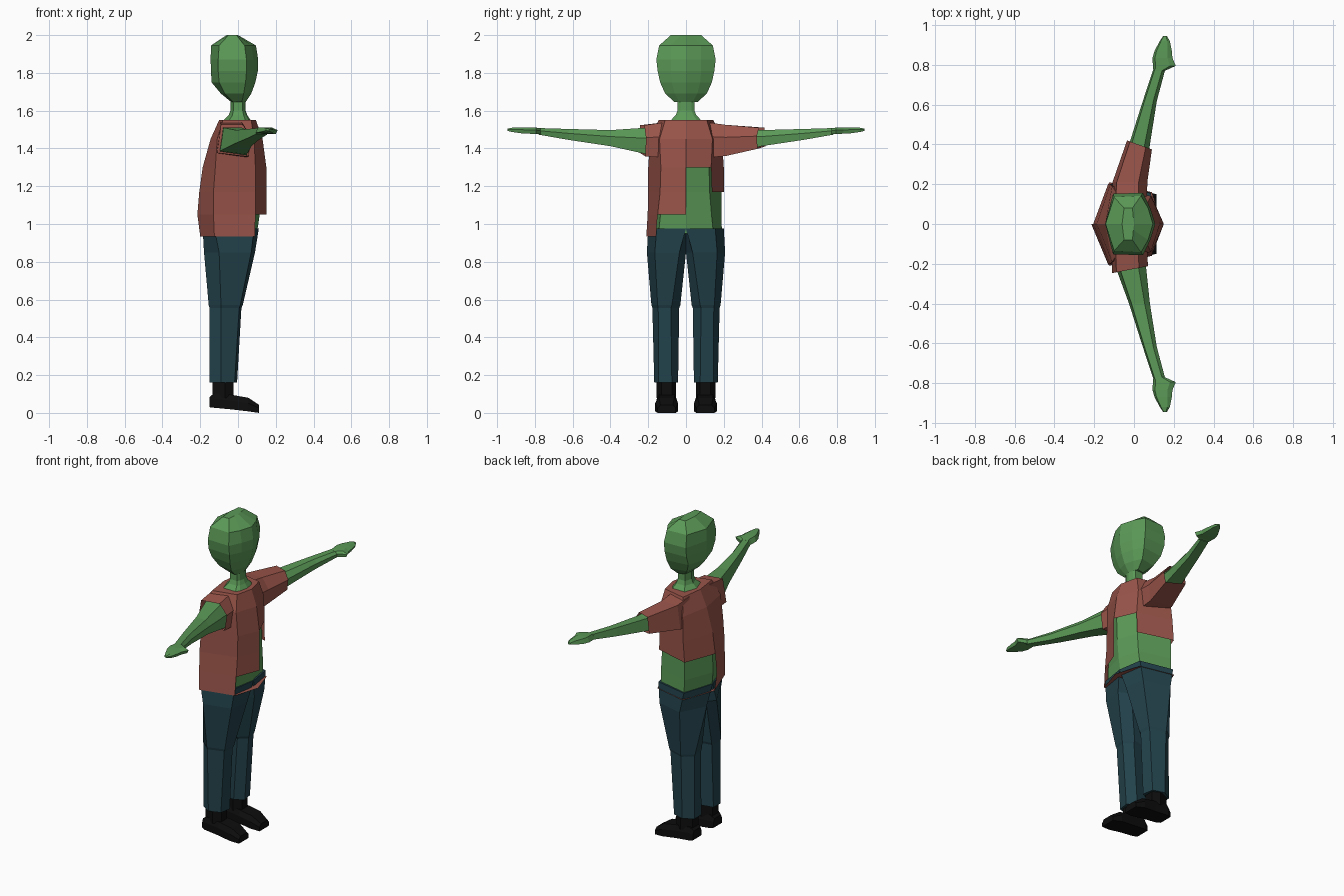
import bpy
import bmesh

cube = bpy.data.objects.get("Cube")
if cube:
    bpy.data.objects.remove(cube, do_unlink=True)


def material(name, rgb):
    m = bpy.data.materials.new(name)
    m.use_nodes = True
    m.diffuse_color = (*rgb, 1)
    bsdf = m.node_tree.nodes["Principled BSDF"]
    bsdf.inputs["Base Color"].default_value = (*rgb, 1)
    bsdf.inputs["Roughness"].default_value = 0.9
    return m


green = material("green skin", (0.105, 0.32, 0.095))
red = material("faded red cloth", (0.32, 0.09, 0.068))
blue = material("dark teal cloth", (0.017, 0.056, 0.073))
black = material("black leather", (0.004, 0.004, 0.004))


def loft(name, rings, mat, caps=True, drop=None):
    """Skin equal-length rings of points; drop(centre) removes faces."""
    bm = bmesh.new()
    loops = [[bm.verts.new(p) for p in ring] for ring in rings]
    n = len(loops[0])
    for a, b in zip(loops, loops[1:]):
        for i in range(n):
            j = (i + 1) % n
            bm.faces.new((a[i], a[j], b[j], b[i]))
    if caps:
        bm.faces.new(loops[0])
        bm.faces.new(loops[-1])
    bmesh.ops.recalc_face_normals(bm, faces=bm.faces)
    if drop:
        gone = [f for f in bm.faces if drop(f.calc_center_median())]
        bmesh.ops.delete(bm, geom=gone, context='FACES')
    me = bpy.data.meshes.new(name)
    bm.to_mesh(me)
    bm.free()
    me.materials.append(mat)
    ob = bpy.data.objects.new(name, me)
    bpy.context.collection.objects.link(ob)
    return ob


def torso_ring(z, xf, xc, yc, xb, yb, xr):
    """Six-sided section: front ridge, front corners, back corners, spine."""
    return [(xf, 0, z), (xc, yc, z), (xb, yb, z),
            (xr, 0, z), (xb, -yb, z), (xc, -yc, z)]


# Bare torso under the shirt
loft("torso", [torso_ring(*r) for r in (
    (0.95, 0.10, 0.075, 0.145, -0.12, 0.19, -0.18),
    (1.05, 0.115, 0.08, 0.135, -0.12, 0.188, -0.19),
    (1.17, 0.125, 0.08, 0.125, -0.12, 0.188, -0.185),
    (1.30, 0.13, 0.08, 0.122, -0.11, 0.188, -0.175),
    (1.45, 0.115, 0.07, 0.125, -0.095, 0.175, -0.125),
    (1.54, 0.08, 0.055, 0.095, -0.065, 0.125, -0.085))], green)


# Shirt: the -y half hangs long, the +y half is torn short
def torn(c):
    front = c.x > 0.08
    if c.y > 0:
        return c.z < (1.30 if front else 1.17)
    return front and c.z < 1.05


loft("torn_shirt", [torso_ring(*r) for r in (
    (0.935, 0.14, 0.09, 0.16, -0.125, 0.21, -0.20),
    (1.05, 0.15, 0.092, 0.15, -0.13, 0.203, -0.215),
    (1.17, 0.15, 0.092, 0.137, -0.13, 0.20, -0.205),
    (1.30, 0.15, 0.092, 0.133, -0.12, 0.20, -0.187),
    (1.45, 0.13, 0.085, 0.14, -0.11, 0.19, -0.145),
    (1.55, 0.095, 0.07, 0.11, -0.08, 0.145, -0.10))], red, drop=torn)


def head_ring(z, xf, xs, xb, xr, yf, ys, yb):
    """Eight-sided section of head and neck."""
    half = [(xf, 0), (xs + 0.6 * (xf - xs), yf), (xs, ys), (xb, yb), (xr, 0)]
    return ([(x, y, z) for x, y in half] +
            [(x, -y, z) for x, y in half[3:0:-1]])


# Head and neck
loft("head", [head_ring(*r) for r in (
    (1.645, 0.04, 0.02, -0.025, -0.035, 0.035, 0.06, 0.05),
    (1.69, 0.07, 0.03, -0.07, -0.09, 0.06, 0.11, 0.09),
    (1.75, 0.092, 0.04, -0.10, -0.14, 0.075, 0.137, 0.12),
    (1.81, 0.105, 0.045, -0.105, -0.143, 0.08, 0.15, 0.145),
    (1.87, 0.107, 0.045, -0.105, -0.145, 0.08, 0.157, 0.152),
    (1.945, 0.095, 0.035, -0.10, -0.143, 0.08, 0.142, 0.135),
    (2.0, 0.0, -0.008, -0.05, -0.06, 0.03, 0.08, 0.08))], green)
loft("neck", [head_ring(*r) for r in (
    (1.545, 0.07, 0.04, -0.05, -0.08, 0.06, 0.085, 0.085),
    (1.575, 0.05, 0.03, -0.03, -0.05, 0.04, 0.055, 0.055),
    (1.60, 0.04, 0.025, -0.025, -0.04, 0.03, 0.045, 0.045),
    (1.66, 0.04, 0.025, -0.025, -0.04, 0.03, 0.045, 0.045))], green)


def arm_ring(s, y, x0, x1, z0, z1, slant=0.0):
    """Five-sided arm section; slant pushes the back edge outward."""
    w, h = x1 - x0, z1 - z0
    pts = ((0, 0.12), (0.12, 1), (0.75, 1), (1, 0.6), (0.92, 0))
    return [(x0 + u * w, s * (y + slant * (1 - u)), z0 + v * h)
            for u, v in pts]


ARM = ((0.12, -0.10, 0.06, 1.36, 1.51), (0.21, -0.095, 0.06, 1.37, 1.51),
       (0.40, -0.025, 0.08, 1.412, 1.497), (0.62, 0.045, 0.115, 1.445, 1.503),
       (0.78, 0.098, 0.158, 1.473, 1.508))
HAND = ((0.77, 0.098, 0.155, 1.475, 1.508), (0.795, 0.095, 0.21, 1.477, 1.51),
        (0.835, 0.093, 0.193, 1.478, 1.512), (0.87, 0.103, 0.19, 1.48, 1.512),
        (0.92, 0.13, 0.18, 1.487, 1.51), (0.945, 0.147, 0.165, 1.493, 1.505))
LONG_SLEEVE = ((0.10, -0.115, 0.065, 1.35, 1.54), (0.21, -0.108, 0.067, 1.36, 1.525),
               (0.375, -0.035, 0.09, 1.398, 1.51, 0.045))
SHORT_SLEEVE = ((0.10, -0.115, 0.065, 1.35, 1.54),
                (0.212, -0.11, 0.07, 1.358, 1.523, 0.035))

# Leg section per height: front, outer front, outer, back, inner back, inner
LEG = (
    (0.975, (0.11, 0), (0.085, 0.155), (-0.125, 0.2), (-0.187, 0), (-0.12, 0), (0.05, 0)),
    (0.85, (0.09, 0.035), (0.07, 0.165), (-0.10, 0.207), (-0.18, 0.05), (-0.14, 0), (0.02, 0)),
    (0.57, (0.025, 0.075), (0.012, 0.15), (-0.09, 0.183), (-0.155, 0.13), (-0.145, 0.05), (-0.03, 0.03)),
    (0.555, (0.018, 0.08), (0.006, 0.147), (-0.09, 0.178), (-0.15, 0.13), (-0.142, 0.055), (-0.03, 0.036)),
    (0.16, (-0.005, 0.075), (-0.018, 0.145), (-0.09, 0.168), (-0.152, 0.13), (-0.15, 0.06), (-0.06, 0.042)),
)
# Shoe section per x: bottom, top, inner and outer y, top inset
SHOE = ((-0.15, 0.03, 0.085, 0.06, 0.145, 0.01), (-0.125, 0.027, 0.105, 0.05, 0.155, 0.012),
        (-0.03, 0.018, 0.095, 0.047, 0.157, 0.015), (0.055, 0.008, 0.08, 0.042, 0.163, 0.02),
        (0.112, 0.0, 0.042, 0.055, 0.15, 0.015))

for side, s in (("left", 1), ("right", -1)):
    # Arm, hand and sleeve
    loft(side + "_arm", [arm_ring(s, *r) for r in ARM], green)
    loft(side + "_hand", [arm_ring(s, *r) for r in HAND], green)
    loft(side + "_sleeve",
         [arm_ring(s, *r) for r in (LONG_SLEEVE if s > 0 else SHORT_SLEEVE)],
         red, caps=False)
    # Trouser leg
    loft(side + "_trouser_leg",
         [[(x, s * y, r[0]) for x, y in r[1:]] for r in LEG], blue)
    # Ankle cuff and shoe
    cuff = ((-0.025, 0.075), (-0.025, 0.13), (-0.07, 0.155),
            (-0.135, 0.13), (-0.135, 0.07), (-0.07, 0.052))
    loft(side + "_shoe_cuff",
         [[(x, s * y, z) for x, y in cuff] for z in (0.08, 0.165)], black)
    loft(side + "_shoe",
         [[(x, s * a, lo), (x, s * b, lo), (x, s * b, lo + 0.6 * (hi - lo)),
           (x, s * (b - i), hi), (x, s * (a + i), hi),
           (x, s * a, lo + 0.6 * (hi - lo))]
          for x, lo, hi, a, b, i in SHOE], black)
